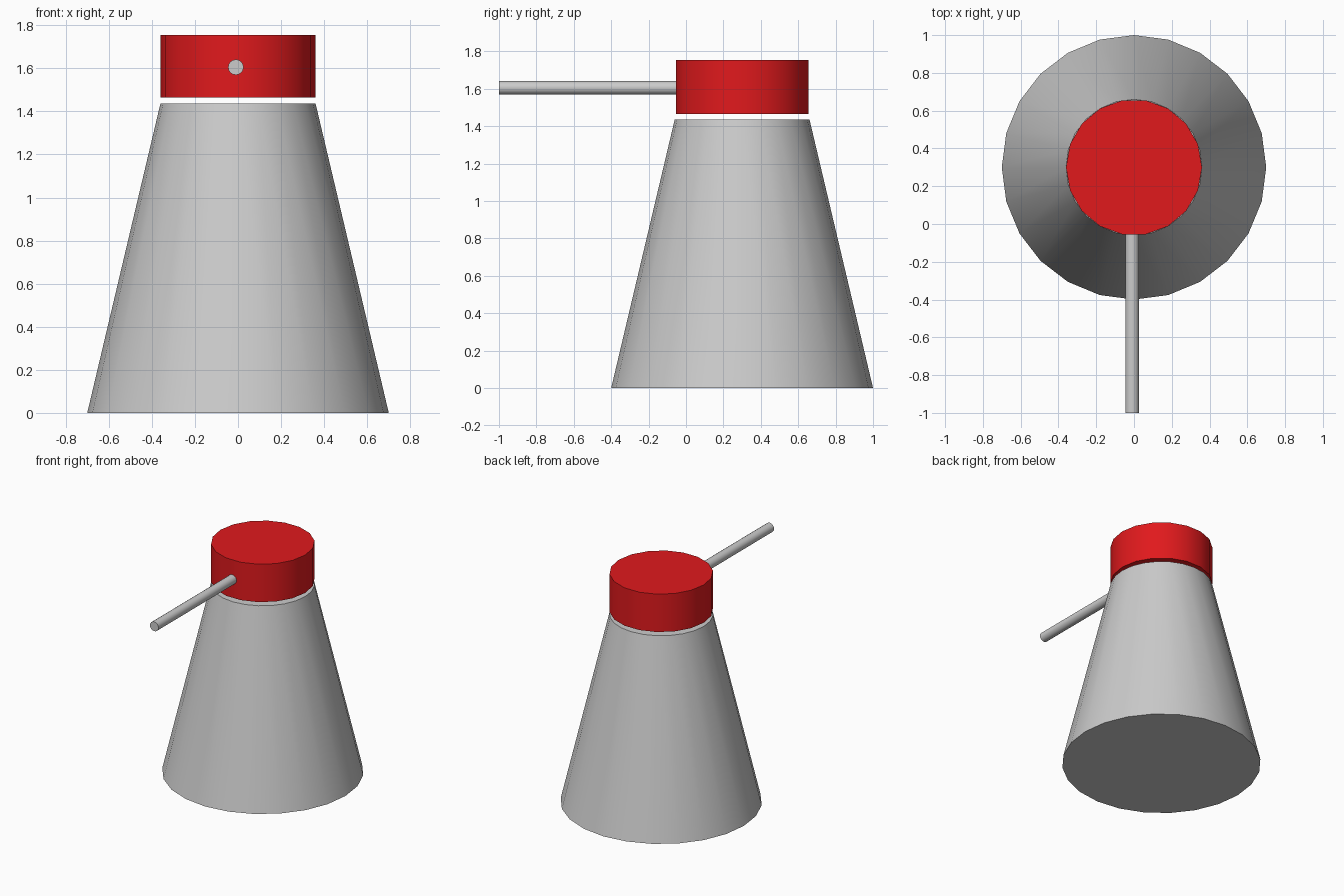
import bpy
from math import radians

if "Cube" in bpy.data.objects:
    bpy.data.objects.remove(bpy.data.objects["Cube"])


def frustum(name, sides, r_bottom, r_top, depth, center, rotation=(0, 0, 0)):
    bpy.ops.mesh.primitive_cone_add(
        vertices=sides, radius1=r_bottom, radius2=r_top, depth=depth,
        location=center, rotation=rotation)
    obj = bpy.context.object
    obj.name = name
    bpy.ops.object.shade_smooth_by_angle(angle=radians(30))
    return obj


AXIS_Y = 0.30  # tower axis

# Tapered tower body
frustum("tower_body", 24, 0.70, 0.36, 1.437, (0, AXIS_Y, 0.7185))

# Red rotating cap, floating just above the body
cap = frustum("tower_cap", 18, 0.36, 0.36, 0.29, (0, AXIS_Y, 1.61),
              (0, 0, radians(90)))
red = bpy.data.materials.new("red")
red.diffuse_color = (0.75, 0.01, 0.012, 1)
red.use_nodes = True
red.node_tree.nodes["Principled BSDF"].inputs["Base Color"].default_value = red.diffuse_color
cap.data.materials.append(red)

# Horizontal shaft from the front of the cap
y_front, y_back = -1.0, -0.05
frustum("shaft", 16, 0.036, 0.036, y_back - y_front,
        (-0.01, (y_front + y_back) / 2, 1.605), (radians(90), 0, 0))
